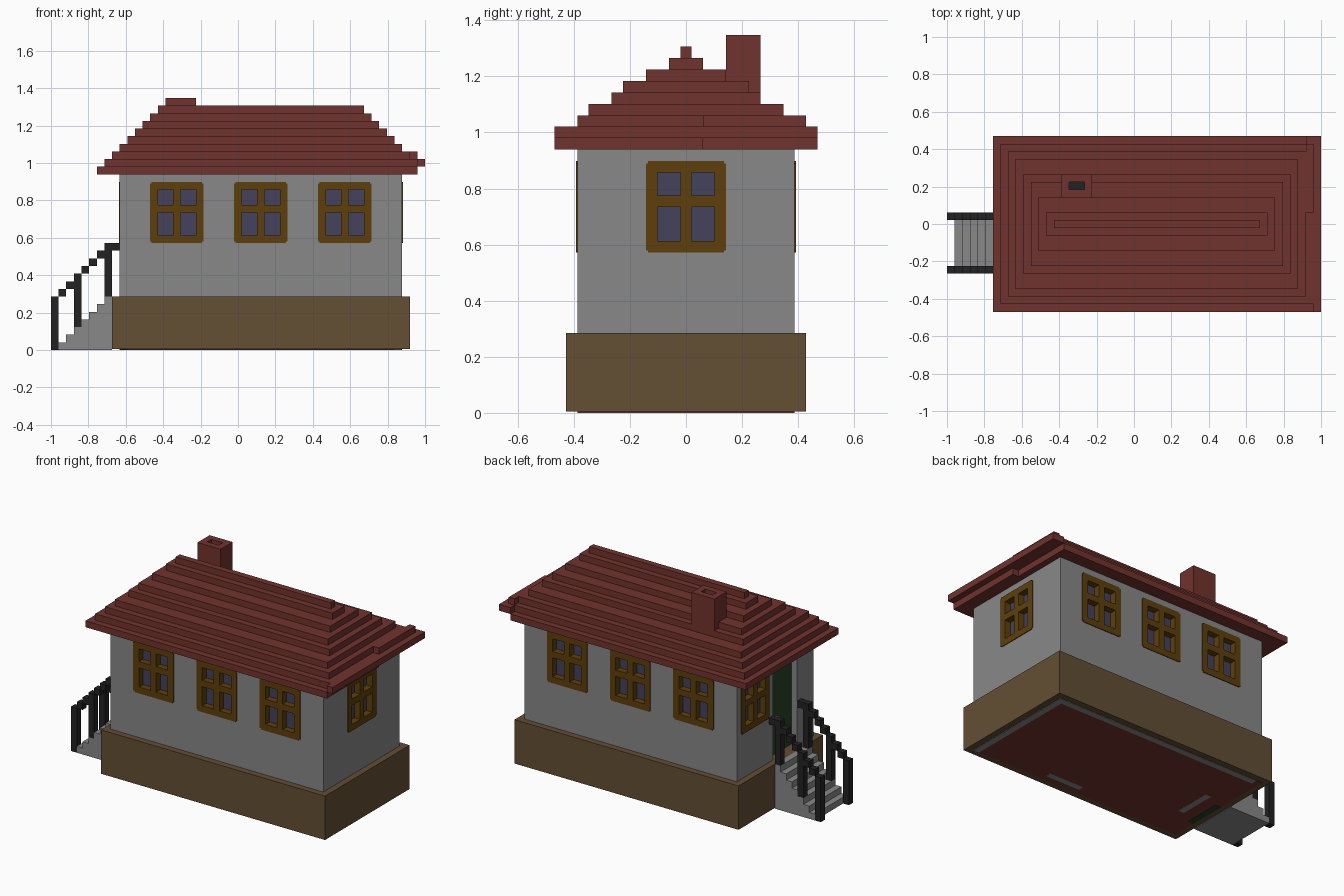
import bpy
import bmesh
from mathutils import Matrix

if "Cube" in bpy.data.objects:
    bpy.data.objects.remove(bpy.data.objects["Cube"], do_unlink=True)

U = 2 / 49  # one block; all sizes below are counted in blocks


def material(name, rgb):
    lin = [((c / 255 + 0.055) / 1.055) ** 2.4 for c in rgb] + [1.0]
    m = bpy.data.materials.new(name)
    m.use_nodes = True
    m.diffuse_color = lin
    m.node_tree.nodes["Principled BSDF"].inputs["Base Color"].default_value = lin
    return m


GREY = material("wall grey", (136, 136, 136))
RED = material("roof red", (113, 51, 46))
BROWN = material("base brown", (99, 78, 51))
FRAME = material("frame ochre", (94, 63, 11))
GLASS = material("glass blue grey", (68, 66, 92))
BLACK = material("rail black", (34, 34, 34))
GREEN = material("door green", (38, 64, 38))
KNOB = material("knob tan", (148, 105, 70))


def boxes(name, mat, items):
    """One object from boxes (x0, x1, y0, y1, z0, z1)."""
    bm = bmesh.new()
    for x0, x1, y0, y1, z0, z1 in items:
        mx = Matrix.Translation(((x0 + x1) / 2 * U, (y0 + y1) / 2 * U, (z0 + z1) / 2 * U))
        mx = mx @ Matrix.Diagonal(((x1 - x0) * U, (y1 - y0) * U, (z1 - z0) * U, 1))
        bmesh.ops.create_cube(bm, size=1, matrix=mx)
    me = bpy.data.meshes.new(name)
    bm.to_mesh(me)
    bm.free()
    me.materials.append(mat)
    ob = bpy.data.objects.new(name, me)
    bpy.context.scene.collection.objects.link(ob)
    return ob


def cut(ob, items):
    """Subtract boxes from an object and drop the cutter."""
    cutter = boxes("cutter", ob.data.materials[0], items)
    cutter.hide_render = True
    mod = ob.modifiers.new("cut", "BOOLEAN")
    mod.operation = "DIFFERENCE"
    mod.solver = "EXACT"
    mod.object = cutter
    dg = bpy.context.evaluated_depsgraph_get()
    me = bpy.data.meshes.new_from_object(ob.evaluated_get(dg))
    ob.modifiers.clear()
    ob.data = me
    bpy.data.objects.remove(cutter, do_unlink=True)


def on_wall(side, a0, a1, d0, d1, z0, z1):
    """Box on a wall: a runs along the wall, d points outward from it."""
    if side == "front":
        return (a0, a1, -9.5 - d1, -9.5 - d0, z0, z1)
    if side == "back":
        return (a0, a1, 9.5 + d0, 9.5 + d1, z0, z1)
    if side == "left":
        return (21.5 + d0, 21.5 + d1, a0, a1, z0, z1)
    return (-15.5 - d1, -15.5 - d0, a0, a1, z0, z1)


# Base and its underside
boxes("base", BROWN, [(-16.5, 22.5, -10.5, 10.5, 0.1, 7)])
boxes("underside", RED, [(-15.5, 21.5, -9.5, 9.5, 0.05, 0.15)])
boxes("underside_strips", GREY, [
    (-14.5, 21.5, 8.5, 9.5, 0, 0.12), (20.5, 21.5, -9.5, 8.5, 0, 0.12),
    (3, 9, -8.5, -7.5, 0, 0.12), (-12.5, -11.5, -4, 2, 0, 0.12)])
boxes("underside_door_strip", GREEN, [(-15.5, -14.5, -5.5, 0.5, 0, 0.12)])

# Walls with recesses for windows and door
windows = [(s, a) for s in ("front", "back") for a in (-11.5, -0.5, 10.5)]
windows += [("left", -3.5), ("right", 1.5)]
walls = boxes("walls", GREY, [(-15.5, 21.5, -9.5, 9.5, 6.5, 23)])
cut(walls, [on_wall(s, a + 0.3, a + 6.7, -1, 1, 14.3, 21.7) for s, a in windows]
    + [on_wall("right", -5.5, 0.5, -1, 1, 6, 21)])

# Windows: frame, cross bars and panes
for n, (s, a) in enumerate(windows, 1):
    bars = [(0, 1, .2, 7.8), (6, 7, .2, 7.8), (.2, 6.8, 0, 1), (.2, 6.8, 7, 8),
            (3, 4, .5, 7.5), (.5, 6.5, 4, 5)]
    boxes(f"window_frame_{n}", FRAME,
          [on_wall(s, a + p, a + q, -0.98, 0.12, 14 + r, 14 + t) for p, q, r, t in bars])
    boxes(f"window_glass_{n}", GLASS,
          [on_wall(s, a + .4, a + 6.6, -1.1, -0.9, 14.4, 21.6)])

# Door
boxes("door", GREEN, [on_wall("right", -5.5, 0.5, -1.2, -0.95, 7, 21)])
boxes("door_knob", KNOB, [on_wall("right", -1.5, -0.5, -1, -0.1, 12, 13)])

# Stepped hip roof, with the uneven eave at the left end
half_depths = [11.5, 10.5, 9.5, 8.5, 6.5, 5.5, 3.5, 1.5, 0.5]
roof = []
for i, h in enumerate(half_depths):
    right_end = 22.5 if i == 0 else min(24.5 - i, 23.5)
    roof.append((-18.5 + i, right_end, -h, h, 23 + i, 24 + i))
roof += [(22.5, 23.5, -11.5, 1.5, 23, 24), (23.5, 24.5, -11.5, 11.5, 24, 25),
         (22.5, 23.5, 10.5, 11.5, 24, 25), (22.5, 23.5, 1.5, 10.5, 25, 26)]
boxes("roof", RED, roof)

# Chimney with flue
chimney = boxes("chimney", RED, [(-9.5, -5.5, 3.5, 6.5, 27, 33)])
cut(chimney, [(-8.5, -6.5, 4.5, 5.5, 31, 34)])
boxes("flue", BLACK, [(-8.5, -6.5, 4.5, 5.5, 30.9, 31.1)])

# Stairs and railings
boxes("stairs", GREY, [(-23.5 + i, -16.5, -6.5, 1.5, i, i + 1) for i in range(7)])
for name, y in (("front_railing", -6.5), ("back_railing", 0.5)):
    rail = [(-24.5 + i, -23.5 + i, y, y + 1, 6 + min(i, 7), 7 + min(i, 7)) for i in range(9)]
    posts = [(-24.5 + i, -23.5 + i, y, y + 1, i, i + 6) for i in (0, 3, 7)]
    boxes(name, BLACK, rail + posts)
